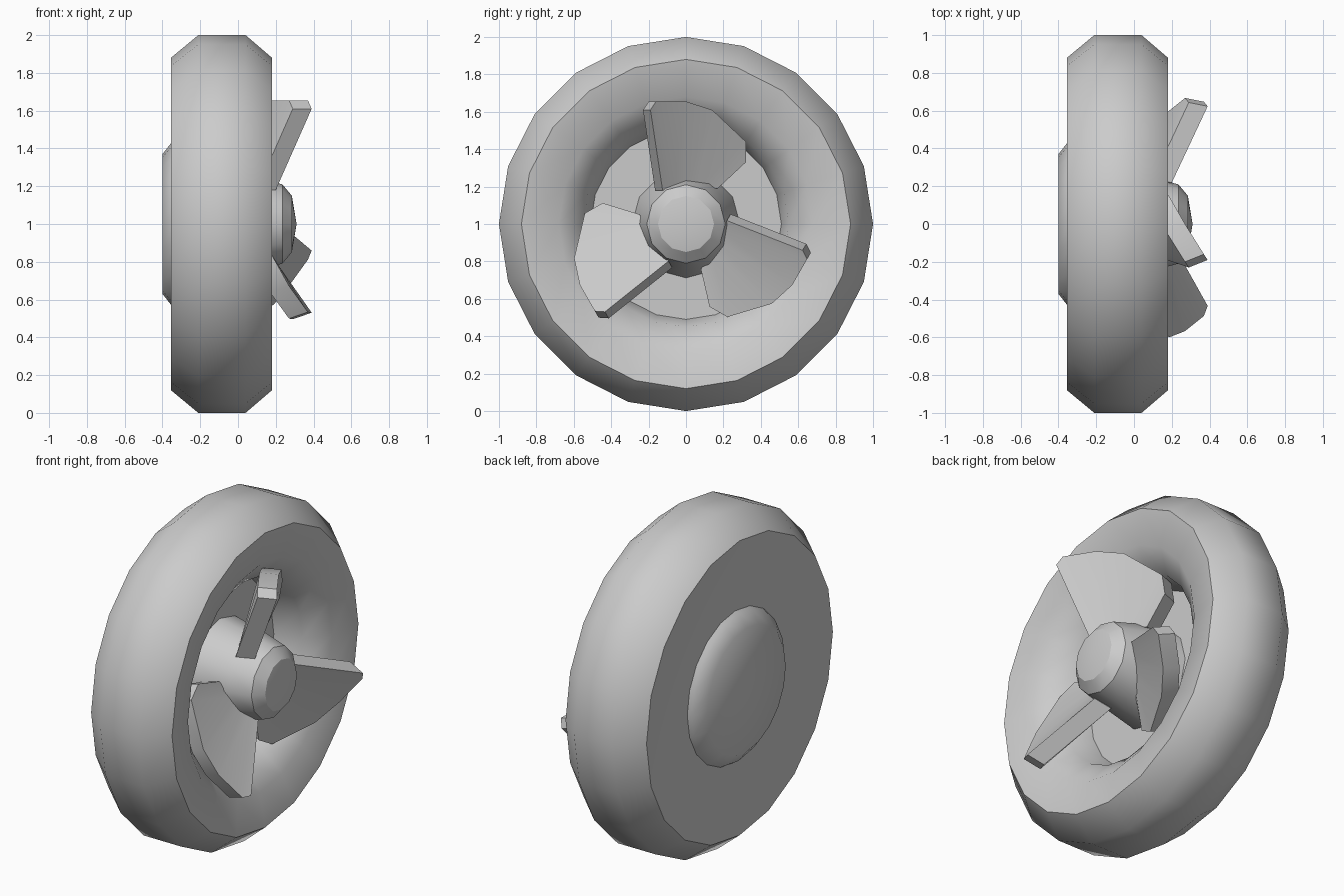
import bpy, bmesh, math
from mathutils import Vector, Matrix

cube = bpy.data.objects.get("Cube")
if cube:
    bpy.data.objects.remove(cube, do_unlink=True)

grey = bpy.data.materials.new("light grey")
grey.use_nodes = True
colour = (0.6, 0.6, 0.6, 1)
grey.diffuse_color = colour
grey.node_tree.nodes["Principled BSDF"].inputs["Base Color"].default_value = colour
CENTRE = Vector((0, 0, 1))


def finish(bm, name, angle):
    bmesh.ops.remove_doubles(bm, verts=bm.verts, dist=0.0005)
    bmesh.ops.recalc_face_normals(bm, faces=bm.faces)
    mesh = bpy.data.meshes.new(name)
    bm.to_mesh(mesh)
    bm.free()
    mesh.materials.append(grey)
    obj = bpy.data.objects.new(name, mesh)
    bpy.context.collection.objects.link(obj)
    bpy.ops.object.select_all(action="DESELECT")
    obj.select_set(True)
    bpy.context.view_layer.objects.active = obj
    bpy.ops.object.shade_smooth_by_angle(angle=math.radians(angle))
    return obj


def lathe(name, profile, sides, angle=44):
    """Spin (x, radius) points around the horizontal axle."""
    bm = bmesh.new()
    verts = [bm.verts.new(CENTRE + Vector((x, 0, r))) for x, r in profile]
    edges = [bm.edges.new(pair) for pair in zip(verts, verts[1:])]
    bmesh.ops.spin(bm, geom=verts + edges, cent=CENTRE, axis=(1, 0, 0),
                   angle=math.tau, steps=sides, use_duplicate=False)
    return finish(bm, name, angle)


# Wheel ring with a rounded hollow, a floor and a nearly flat back
lathe("wheel", [(-0.12, 0), (-0.12, 0.51), (0.04, 0.55), (0.145, 0.68),
                (0.18, 0.88), (0.04, 1), (-0.21, 1), (-0.355, 0.88),
                (-0.325, 0.48), (-0.325, 0)], 20)

# Raised cap on the back
lathe("back_cap", [(-0.28, 0), (-0.28, 0.48), (-0.345, 0.44),
                   (-0.4, 0.37), (-0.4, 0)], 20)

# Tapered centre hub
lathe("hub", [(-0.13, 0), (-0.13, 0.29), (0.1, 0.245), (0.235, 0.21),
              (0.285, 0.15), (0.31, 0)], 12, 30)

# Pitched blades: front outline points are (x, y, height above axle)
TIP = [(0.39, -0.19, 0.61), (0.37, -0.16, 0.655), (0.27, 0, 0.655),
       (0.19, 0.14, 0.61), (0.07, 0.32, 0.44), (0.05, 0.32, 0.33)]
ROOT_LEAD = Vector((0.2, -0.125, 0.18))
ROOT_TRAIL = Vector((0.05, 0.17, 0.19))
THICKNESS = Vector((-0.1, -0.04, 0))


def blade(name, turn):
    bm = bmesh.new()
    outer = [Vector(p) for p in TIP]
    inner = [ROOT_LEAD.lerp(ROOT_TRAIL, i / (len(TIP) - 1)) for i in range(len(TIP))]
    rows = [[bm.verts.new(p + shift) for p in row]
            for shift in (Vector(), THICKNESS) for row in (inner, outer)]
    # Front, back, tip and root strips
    for a, b in ((0, 1), (2, 3), (1, 3), (0, 2)):
        for i in range(len(TIP) - 1):
            bm.faces.new((rows[a][i], rows[a][i + 1], rows[b][i + 1], rows[b][i]))
    # Leading and trailing edges
    for i in (0, -1):
        bm.faces.new((rows[0][i], rows[1][i], rows[3][i], rows[2][i]))
    bm.transform(Matrix.Translation(CENTRE) @ Matrix.Rotation(turn, 4, "X"))
    finish(bm, name, 30)


for n in range(3):
    blade(f"blade_{n + 1}", n * math.tau / 3)
